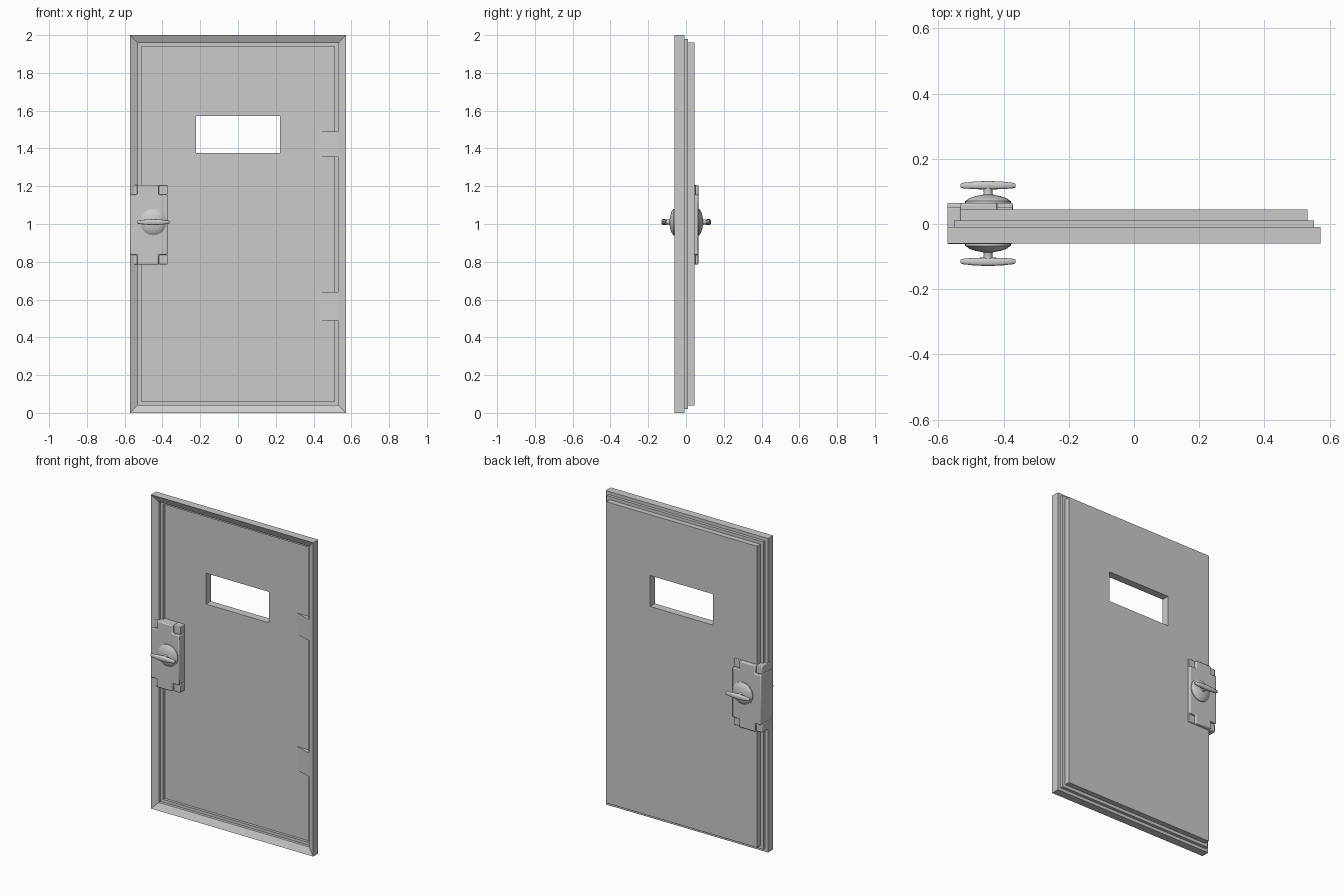
import bpy, bmesh, math

if "Cube" in bpy.data.objects:
    bpy.data.objects.remove(bpy.data.objects["Cube"])


def finish(name, bm, bevel=0, smooth=False):
    bmesh.ops.recalc_face_normals(bm, faces=bm.faces)
    me = bpy.data.meshes.new(name)
    bm.to_mesh(me)
    bm.free()
    ob = bpy.data.objects.new(name, me)
    bpy.context.collection.objects.link(ob)
    if bevel:
        mod = ob.modifiers.new("bevel", 'BEVEL')
        mod.width = bevel
        mod.segments = 2
        mod.limit_method = 'ANGLE'
    if smooth:
        bpy.ops.object.select_all(action='DESELECT')
        ob.select_set(True)
        bpy.context.view_layer.objects.active = ob
        bpy.ops.object.shade_smooth_by_angle(angle=math.radians(35))
    return ob


def loft(name, rings, closed=False, **kw):
    """Skin a list of equal-length point rings, capping the ends or closing them up."""
    bm = bmesh.new()
    vs = [[bm.verts.new(p) for p in r] for r in rings]
    n = len(vs[0])
    pairs = list(zip(vs, vs[1:])) + ([(vs[-1], vs[0])] if closed else [])
    for a, b in pairs:
        for i in range(n):
            j = (i + 1) % n
            bm.faces.new((a[i], a[j], b[j], b[i]))
    if not closed:
        bm.faces.new(vs[0])
        bm.faces.new(vs[-1])
    return finish(name, bm, **kw)


def rect(hw, z0, z1, y):
    return [(-hw, y, z0), (hw, y, z0), (hw, y, z1), (-hw, y, z1)]


# Door leaf: dished stepped front, stepped back, window opening through the middle
def inset(d, y):
    return rect(0.572 - d, d, 2 - d, y)


window = (0.222, 1.375, 1.572)
loft("door_leaf", [
    rect(*window, -0.005),
    inset(0.06, -0.005), inset(0.06, -0.022),
    inset(0.042, -0.022), inset(0.042, -0.04),
    inset(0, -0.06), inset(0, -0.009),
    inset(0.02, -0.009), inset(0.02, 0.01),
    inset(0.04, 0.01), inset(0.04, 0.044),
    rect(*window, 0.044)], closed=True)

# Hinge ramps rising from the panel to the frame
for i, (z0, z1) in enumerate([(0.49, 0.64), (1.355, 1.49)]):
    prof = [(0.42, -0.005), (0.53, -0.04), (0.53, 0.0), (0.42, 0.0)]
    loft(f"hinge_ramp_{i + 1}", [[(x, y, z) for x, y in prof] for z in (z0, z1)])

# Lock case wrapping the door edge, with sunken corner blocks
X0, X1, Z0, Z1 = -0.573, -0.372, 0.785, 1.207
XA, XB, ZA, ZB = -0.532, -0.42, 0.837, 1.155
cross = [(XA, Z0), (XB, Z0), (XB, ZA), (X1, ZA), (X1, ZB), (XB, ZB),
         (XB, Z1), (XA, Z1), (XA, ZB), (X0, ZB), (X0, ZA), (XA, ZA)]
loft("lock_case", [[(x, y, z) for x, z in cross] for y in (-0.062, 0.065)],
     bevel=0.006, smooth=True)
for xa, xb, sx in [(X0, XA, "left"), (XB, X1, "right")]:
    for za, zb, sz in [(Z0, ZA, "bottom"), (ZB, Z1, "top")]:
        loft(f"lock_corner_{sz}_{sx}",
             [[(xa, y, za), (xb, y, za), (xb, y, zb), (xa, y, zb)]
              for y in (-0.05, 0.052)], bevel=0.004, smooth=True)

# Turn handles, one per side: stepped rose with a neck, and a tapered grip
CX, CZ = -0.448, 1.01
rose = [(0.07, -0.01), (0.07, 0.006), (0.064, 0.01), (0.056, 0.016), (0.04, 0.021),
        (0.026, 0.024), (0.015, 0.026), (0.013, 0.032), (0.015, 0.05)]
grip = [(-0.085, 0.006, 0.049, 0.058), (-0.08, 0.009, 0.046, 0.062),
        (-0.045, 0.013, 0.043, 0.066), (0, 0.016, 0.042, 0.068),
        (0.045, 0.013, 0.043, 0.066), (0.08, 0.009, 0.046, 0.062),
        (0.085, 0.006, 0.049, 0.058)]


def power(v):
    return math.copysign(abs(v) ** 0.6, v)


for side, s, base in [("front", -1, 0.061), ("back", 1, 0.064)]:
    angles = [math.tau * k / 32 for k in range(32)]
    loft(f"handle_rose_{side}",
         [[(CX + r * math.cos(a), s * (base + h), CZ + r * math.sin(a)) for a in angles]
          for r, h in rose], smooth=True)
    angles = [math.tau * k / 16 for k in range(16)]
    loft(f"handle_grip_{side}",
         [[(CX + t, s * (base + (lo + hi) / 2 + (hi - lo) / 2 * power(math.cos(a))),
            CZ + h * power(math.sin(a))) for a in angles]
          for t, h, lo, hi in grip], smooth=True)
